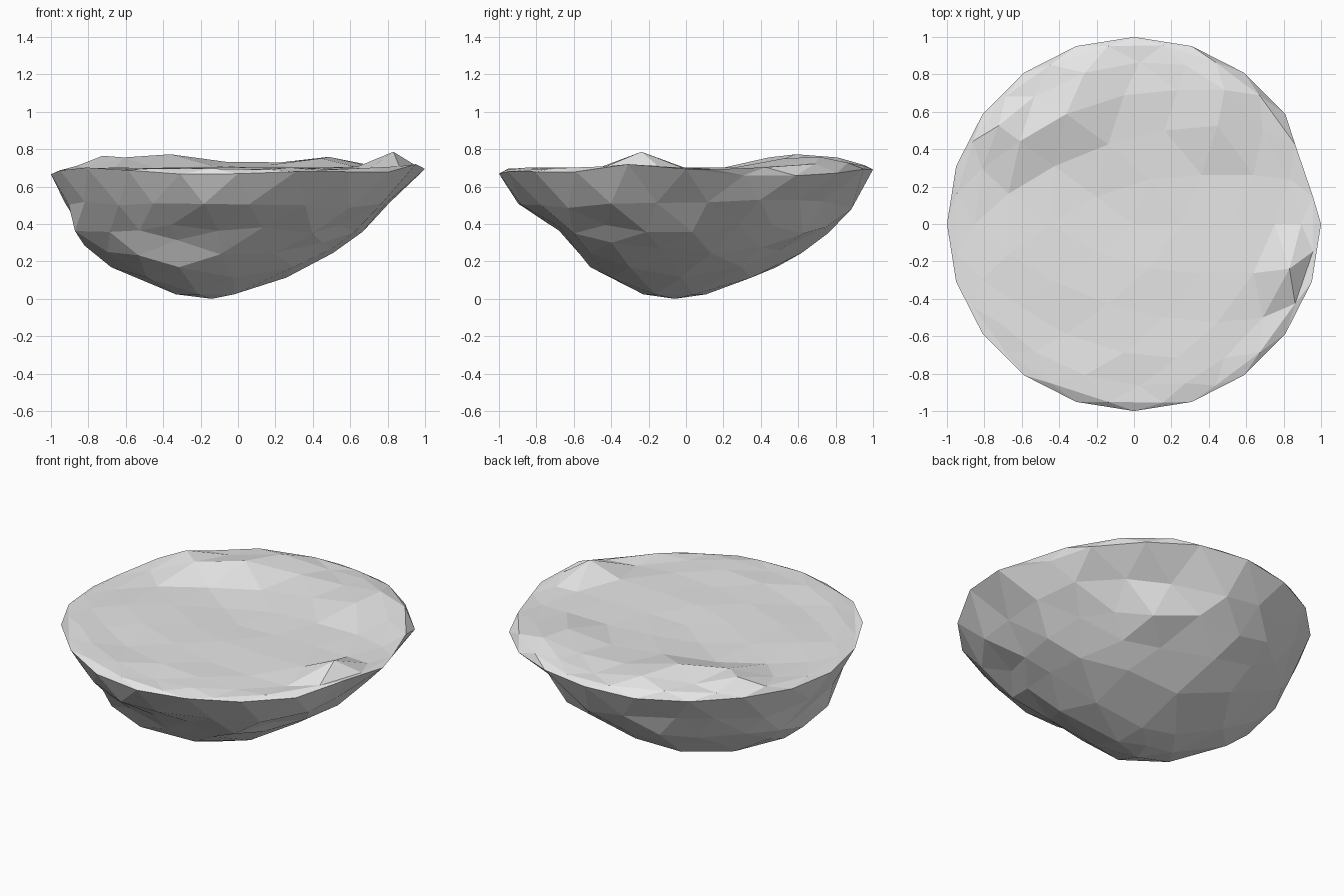
import bpy
import bmesh
import math
import random
from mathutils import Vector

random.seed(4)
cube = bpy.data.objects.get("Cube")
if cube:
    bpy.data.objects.remove(cube, do_unlink=True)

# One plain stone colour
stone = bpy.data.materials.new("grey stone")
stone.use_nodes = True
stone.diffuse_color = (0.8, 0.8, 0.8, 1)
stone.node_tree.nodes["Principled BSDF"].inputs["Base Color"].default_value = (0.8, 0.8, 0.8, 1)

# Underside levels: depth on unit ball, height, left, right, front, back limits
LEVELS = [
    (0.00, 0.67, -1.00, 1.00, -1.00, 1.00),
    (0.24, 0.52, -0.92, 0.85, -0.90, 0.87),
    (0.45, 0.40, -0.88, 0.70, -0.70, 0.79),
    (0.67, 0.29, -0.79, 0.55, -0.62, 0.64),
    (0.85, 0.17, -0.68, 0.40, -0.51, 0.51),
    (0.96, 0.03, -0.38, 0.05, -0.28, 0.16),
    (1.00, 0.00, -0.14, -0.14, -0.06, -0.06),
]

# Low mounds on the top: x, y, height, spread
MOUNDS = [
    (-0.30, 0.68, 0.10, 0.20),
    (-0.68, 0.50, 0.07, 0.17),
    (0.50, 0.62, 0.065, 0.22),
    (0.80, -0.22, 0.10, 0.13),
    (0.15, 0.78, 0.03, 0.25),
]

# Ledges and hollows in the sides: centre, push, reach
LEDGES = [
    (Vector((0.40, -0.62, 0.40)), Vector((0.03, -0.10, -0.01)), 0.20),
    (Vector((0.50, -0.70, 0.54)), Vector((-0.04, 0.06, 0)), 0.16),
    (Vector((-0.45, -0.42, 0.24)), Vector((-0.02, -0.07, 0)), 0.18),
    (Vector((0.10, 0.78, 0.38)), Vector((0, 0.03, 0)), 0.20),
    (Vector((-0.85, -0.20, 0.38)), Vector((-0.03, 0, 0)), 0.16),
]


def level_at(depth):
    for a, b in zip(LEVELS, LEVELS[1:]):
        if depth <= b[0]:
            t = (depth - a[0]) / (b[0] - a[0])
            return [p + (q - p) * t for p, q in zip(a[1:], b[1:])]
    return LEVELS[-1][1:]


def rim_height(angle):
    return 0.68 + 0.012 * math.cos(3 * angle + 1.2) + 0.01 * math.cos(5 * angle)


def underside(co):
    z, left, right, front, back = level_at(-co.z)
    flat = Vector((co.x, co.y, 0))
    if flat.length > 0.01:
        flat.normalize()
    p = Vector(((left + right + flat.x * (right - left)) / 2,
                (front + back + flat.y * (back - front)) / 2, z))
    for centre, push, reach in LEDGES:
        p += push * math.exp(-((p - centre).length / reach) ** 2)
    if -co.z < 0.8:
        p += Vector([random.uniform(-0.025, 0.025) for _ in range(3)])
    return p


def topside(co):
    z = 0.695 + random.uniform(-0.008, 0.008)
    for x, y, height, spread in MOUNDS:
        z += height * math.exp(-((co.x - x) ** 2 + (co.y - y) ** 2) / spread ** 2)
    return Vector((co.x, co.y, z))


# Floating rock: faceted ball with flattened top and bowl-shaped underside
bm = bmesh.new()
bmesh.ops.create_icosphere(bm, subdivisions=3, radius=1)
for v in bm.verts:
    co = v.co.copy()
    if abs(co.z) < 0.01:
        angle = math.atan2(co.y, co.x)
        v.co.z = rim_height(angle)
        if 0.2 < angle < 0.4:          # notch in the rim
            v.co.x, v.co.z = 0.88, 0.66
        elif -0.4 < angle < -0.2:      # raised corner beside it
            v.co.z = 0.72
    elif co.z < 0:
        v.co = underside(co)
    else:
        v.co = topside(co)
bmesh.ops.recalc_face_normals(bm, faces=bm.faces)

mesh = bpy.data.meshes.new("rock")
bm.to_mesh(mesh)
bm.free()
mesh.materials.append(stone)
rock = bpy.data.objects.new("rock", mesh)
bpy.context.scene.collection.objects.link(rock)
